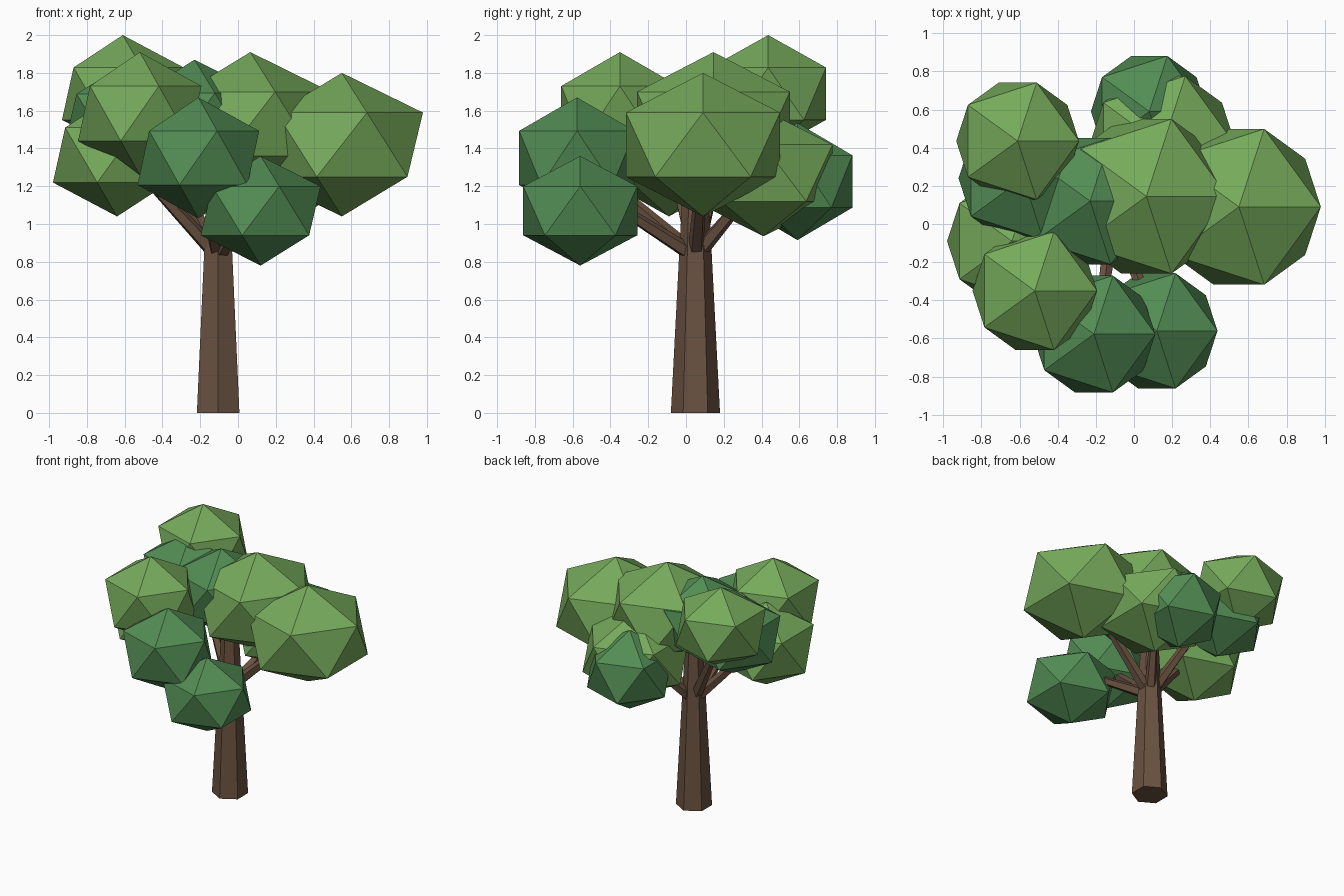
import bpy
from mathutils import Vector

if "Cube" in bpy.data.objects:
    bpy.data.objects.remove(bpy.data.objects["Cube"])


def make_material(name, color):
    mat = bpy.data.materials.new(name)
    mat.diffuse_color = (*color, 1.0)
    mat.use_nodes = True
    mat.node_tree.nodes["Principled BSDF"].inputs["Base Color"].default_value = mat.diffuse_color
    return mat


light_green = make_material("light_green", (0.18, 0.40, 0.105))
dark_green = make_material("dark_green", (0.085, 0.265, 0.088))
bark_brown = make_material("bark_brown", (0.145, 0.085, 0.053))


def finish(name, mat):
    obj = bpy.context.object
    obj.name = name
    obj.data.materials.append(mat)
    return obj


def leaf_clump(name, mat, center, radius, half_height):
    """Flat-faced icosahedron, slightly squashed in height."""
    bpy.ops.mesh.primitive_ico_sphere_add(subdivisions=1, radius=1, location=center)
    finish(name, mat).scale = (radius, radius, half_height)


def limb(name, start, end, r_start, r_end, sides):
    """Tapered prism between two points."""
    start, end = Vector(start), Vector(end)
    axis = end - start
    bpy.ops.mesh.primitive_cone_add(vertices=sides, radius1=r_start, radius2=r_end,
                                    depth=axis.length, location=(start + end) / 2)
    obj = finish(name, bark_brown)
    if abs(axis.x) + abs(axis.y) > 1e-4:
        obj.rotation_euler = axis.to_track_quat('Z', 'Y').to_euler()


# Trunk: six-sided, continuing up into the crown
limb("trunk", (-0.105, 0.05, 0), (-0.105, 0.05, 1.25), 0.13, 0.065, 6)

# Branches fanning out to the leaf clumps
branch_base = (-0.105, 0.05, 0.83)
branch_ends = {
    "right": (0.45, 0.09, 1.36),
    "front": (-0.18, -0.48, 1.28),
    "front_right": (0.08, -0.44, 1.14),
    "left": (-0.54, -0.07, 1.30),
    "back": (0.12, 0.38, 1.22),
    "back_left": (-0.45, 0.21, 1.46),
}
for side, tip in branch_ends.items():
    limb("branch_" + side, branch_base, tip, 0.045, 0.025, 5)

# Sunlit leaf clumps: center, radius, half height
light_clumps = {
    "right": ((0.55, 0.09, 1.42), 0.48, 0.38),
    "middle": ((0.065, 0.145, 1.53), 0.476, 0.38),
    "front_left": ((-0.52, -0.35, 1.585), 0.365, 0.325),
    "back_left": ((-0.61, 0.435, 1.69), 0.36, 0.31),
    "left": ((-0.64, -0.09, 1.365), 0.38, 0.325),
    "back": ((0.15, 0.41, 1.27), 0.43, 0.335),
}
for side, (center, radius, height) in light_clumps.items():
    leaf_clump("light_leaves_" + side, light_green, center, radius, height)

# Deeper green leaf clumps
dark_clumps = {
    "front": ((-0.21, -0.577, 1.35), 0.36, 0.32),
    "front_right": ((0.12, -0.56, 1.07), 0.355, 0.29),
    "back": ((0.08, 0.59, 1.225), 0.342, 0.31),
    "inner_left": ((-0.58, 0.24, 1.55), 0.38, 0.31),
    "inner": ((-0.23, 0.12, 1.55), 0.39, 0.32),
}
for side, (center, radius, height) in dark_clumps.items():
    leaf_clump("dark_leaves_" + side, dark_green, center, radius, height)
